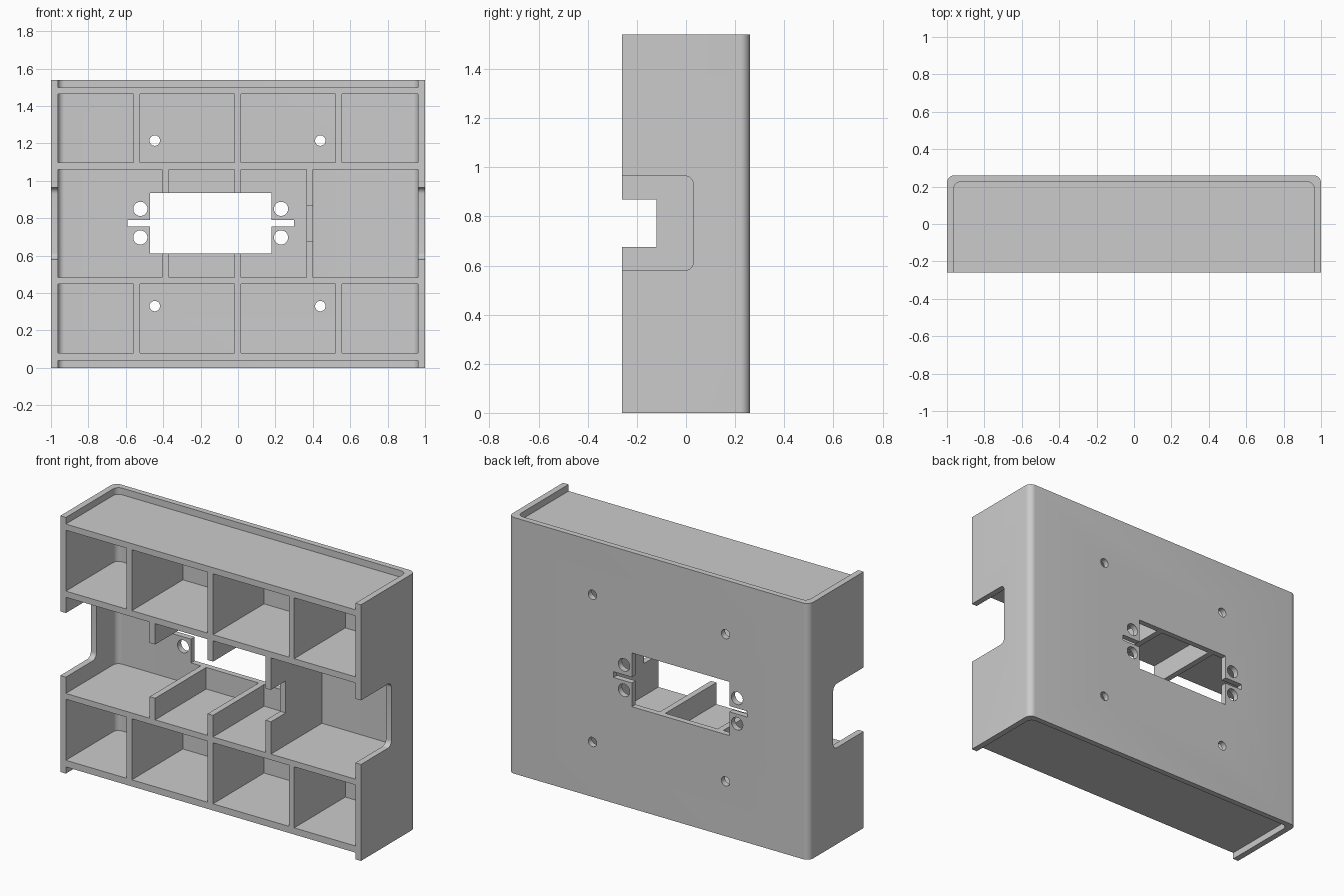
import bpy, bmesh, math
from mathutils import Vector

cube = bpy.data.objects.get("Cube")
if cube:
    bpy.data.objects.remove(cube, do_unlink=True)

grey = bpy.data.materials.new("light grey plastic")
grey.use_nodes = True
colour = (0.6, 0.6, 0.6, 1)
grey.diffuse_color = colour
for node in grey.node_tree.nodes:
    if node.type == "BSDF_PRINCIPLED":
        node.inputs["Base Color"].default_value = colour

FRONT, BACK = -0.26, 0.26
INNER_X, INNER_Y, HEIGHT = 0.963, 0.225, 1.54


def rounded(corners, steps=8):
    """Turn (u, v, radius) right-angled corners into a filleted outline."""
    out = []
    for i, (u, v, r) in enumerate(corners):
        p = Vector((u, v))
        if not r:
            out.append(p)
            continue
        a = (Vector(corners[i - 1][:2]) - p).normalized()
        b = (Vector(corners[(i + 1) % len(corners)][:2]) - p).normalized()
        centre = p + (a + b) * r
        for k in range(steps + 1):
            t = math.pi / 2 * k / steps
            out.append(centre - b * r * math.cos(t) - a * r * math.sin(t))
    return out


def extrude(name, outline, axis, lo, hi):
    """Extrude an outline given in the other two axes along an axis."""
    bm = bmesh.new()
    verts = []
    for p in outline:
        co = list(p)
        co.insert("xyz".index(axis), lo)
        verts.append(bm.verts.new(co))
    face = bm.faces.new(verts)
    geom = bmesh.ops.extrude_face_region(bm, geom=[face])["geom"]
    move = Vector([hi - lo if c == axis else 0 for c in "xyz"])
    bmesh.ops.translate(bm, vec=move, verts=[g for g in geom if isinstance(g, bmesh.types.BMVert)])
    bmesh.ops.recalc_face_normals(bm, faces=bm.faces)
    mesh = bpy.data.meshes.new(name)
    bm.to_mesh(mesh)
    bm.free()
    mesh.materials.append(grey)
    obj = bpy.data.objects.new(name, mesh)
    bpy.context.collection.objects.link(obj)
    return obj


def box(name, x0, x1, z0, z1):
    return extrude(name, [(x0, z0), (x1, z0), (x1, z1), (x0, z1)], "y", FRONT, INNER_Y)


def circle(x, z, r, n=32):
    return [(x + r * math.cos(2 * math.pi * i / n), z + r * math.sin(2 * math.pi * i / n))
            for i in range(n)]


# Shell: back panel and side walls in one U-shaped profile
shell = extrude("shell", rounded([
    (-1, FRONT, 0), (-1, BACK, 0.04), (1, BACK, 0.04), (1, FRONT, 0),
    (INNER_X, FRONT, 0), (INNER_X, INNER_Y, 0.035),
    (-INNER_X, INNER_Y, 0.035), (-INNER_X, FRONT, 0)]), "z", 0, HEIGHT)

# Openings: side wall notches, window with slots, and round holes
x0, x1, z0, z1 = -0.47, 0.178, 0.612, 0.935
s0, s1, t0, t1 = -0.59, 0.30, 0.755, 0.79
cutters = [
    extrude("notch_cutter", rounded([
        (-0.4, 0.58, 0), (0.03, 0.58, 0.035), (0.03, 0.965, 0.035), (-0.4, 0.965, 0)]),
        "x", -1.2, 1.2),
    extrude("window_cutter", [
        (x0, z0), (x1, z0), (x1, t0), (s1, t0), (s1, t1), (x1, t1),
        (x1, z1), (x0, z1), (x0, t1), (s0, t1), (s0, t0), (x0, t0)], "y", 0.1, 0.4)]
for centres, levels, radius in (((-0.522, 0.23), (0.697, 0.85), 0.038),
                                ((-0.445, 0.44), (0.33, 1.215), 0.028)):
    for x in centres:
        for z in levels:
            cutters.append(extrude("hole_cutter", circle(x, z, radius), "y", 0.1, 0.4))

bpy.context.view_layer.objects.active = shell
for cutter in cutters:
    cutter.hide_render = True
    mod = shell.modifiers.new("cut", "BOOLEAN")
    mod.operation = "DIFFERENCE"
    mod.solver = "EXACT"
    mod.object = cutter
    bpy.ops.object.modifier_apply(modifier=mod.name)
    bpy.data.objects.remove(cutter, do_unlink=True)

bpy.ops.object.select_all(action="DESELECT")
shell.select_set(True)
bpy.ops.object.shade_smooth_by_angle(angle=math.radians(30))

# Four horizontal shelves
shelves = [(0.04, 0.08), (0.447, 0.482), (1.06, 1.097), (1.463, 1.50)]
for i, (a, b) in enumerate(shelves):
    box(f"shelf_{i + 1}", -INNER_X, INNER_X, a, b)

# Dividers of the lower and upper rows
for row, a, b in (("lower", 0.08, 0.447), ("upper", 1.097, 1.463)):
    for i, x in enumerate((-0.542, -0.002, 0.538)):
        box(f"{row}_divider_{i + 1}", x - 0.018, x + 0.018, a, b)

# Middle row: two dividers interrupted by the window
for side, x in (("right", -0.387), ("centre", -0.002)):
    box(f"middle_{side}_divider_bottom", x - 0.018, x + 0.018, 0.482, z0)
    box(f"middle_{side}_divider_top", x - 0.018, x + 0.018, z1, 1.06)

# Middle row: left divider with a notch in its front edge
extrude("middle_left_divider", [
    (FRONT, 0.482), (INNER_Y, 0.482), (INNER_Y, 1.06), (FRONT, 1.06),
    (FRONT, 0.868), (-0.12, 0.868), (-0.12, 0.676), (FRONT, 0.676)], "x", 0.365, 0.401)
